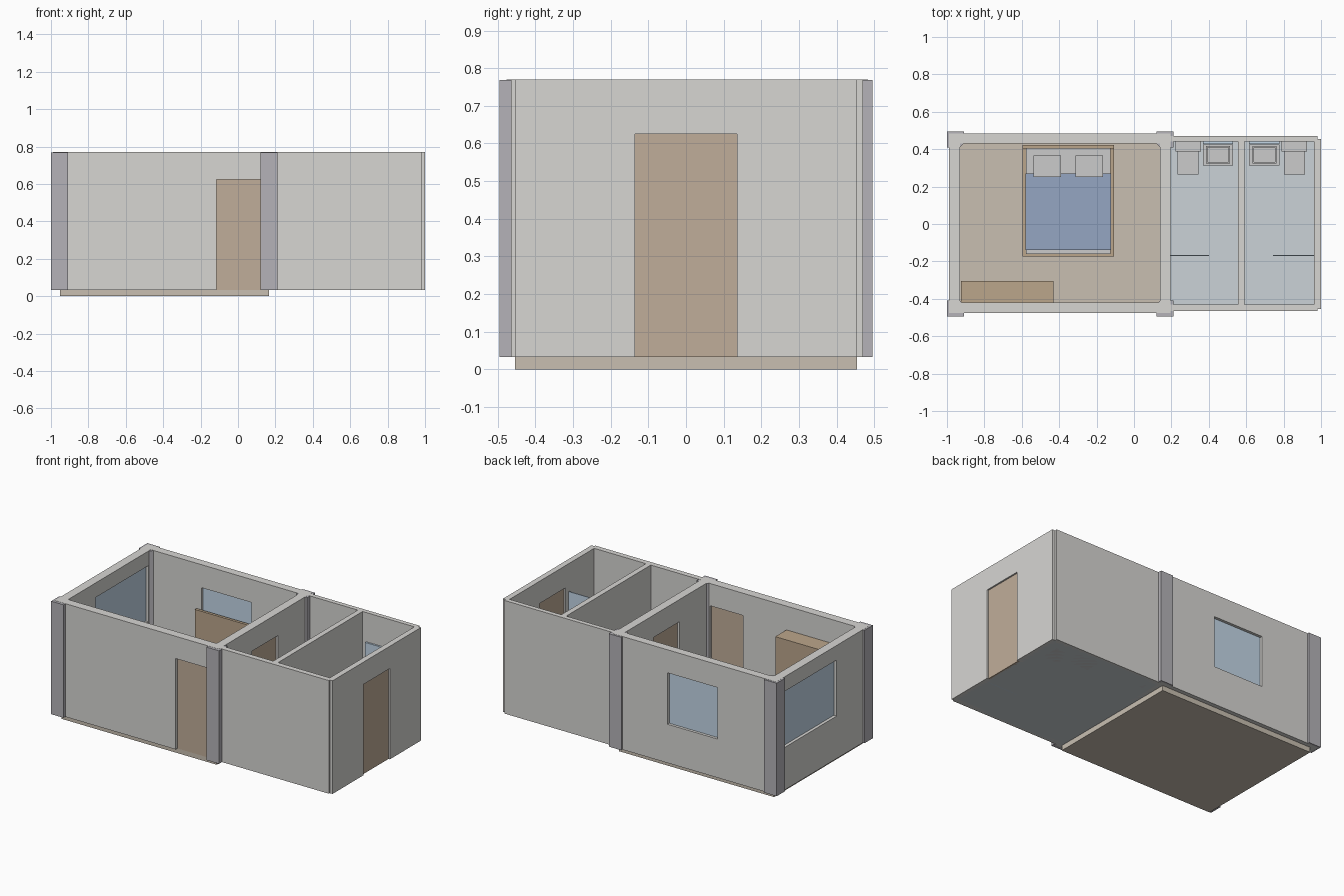
import bpy, bmesh

if "Cube" in bpy.data.objects:
    bpy.data.objects.remove(bpy.data.objects["Cube"])

Z0, Z1 = 0.033, 0.77          # underside and top of the walls
MIRROR_X = 0.573              # mirror line between the two bathrooms


def mat(name, r, g, b):
    m = bpy.data.materials.new(name)
    m.diffuse_color = (r, g, b, 1)
    m.use_nodes = True
    m.node_tree.nodes["Principled BSDF"].inputs["Base Color"].default_value = m.diffuse_color
    return m


WALL = mat("wall_paint", 0.68, 0.67, 0.65)
PILLAR = mat("pillar_paint", 0.46, 0.45, 0.48)
TAN = mat("tan_floor", 0.58, 0.52, 0.44)
TILE = mat("tile_floor", 0.60, 0.65, 0.68)
WOOD = mat("wood", 0.50, 0.38, 0.26)
DOOR = mat("door_wood", 0.53, 0.42, 0.32)
GLASS = mat("glass", 0.55, 0.68, 0.80)
WHITE = mat("white", 0.85, 0.85, 0.85)
BLUE = mat("blanket_blue", 0.30, 0.38, 0.54)


def prism(name, pts, z0, z1, material=None):
    bm = bmesh.new()
    face = bm.faces.new([bm.verts.new((x, y, z0)) for x, y in pts])
    ext = bmesh.ops.extrude_face_region(bm, geom=[face])
    for v in ext["geom"]:
        if isinstance(v, bmesh.types.BMVert):
            v.co.z = z1
    bmesh.ops.recalc_face_normals(bm, faces=bm.faces)
    me = bpy.data.meshes.new(name)
    bm.to_mesh(me)
    bm.free()
    ob = bpy.data.objects.new(name, me)
    bpy.context.collection.objects.link(ob)
    if material:
        me.materials.append(material)
    return ob


def box(name, x0, x1, y0, y1, z0, z1, material=None):
    return prism(name, [(x0, y0), (x1, y0), (x1, y1), (x0, y1)], z0, z1, material)


def cut(ob, *dims):
    cutter = box("cutter", *dims)
    cutter.hide_render = True
    m = ob.modifiers.new("cut", "BOOLEAN")
    m.operation, m.solver, m.object = "DIFFERENCE", "EXACT", cutter
    bpy.context.view_layer.objects.active = ob
    bpy.ops.object.modifier_apply(modifier=m.name)
    bpy.data.objects.remove(cutter)


# Floors
box("bedroom_floor", -0.953, 0.165, -0.455, 0.455, 0, Z0 + 0.002, TAN)
box("bathroom_floor", 0.165, 0.98, -0.45, 0.455, Z0, Z0 + 0.008, TILE)

# Bedroom walls with door and window openings
room = box("bedroom_walls", -0.988, 0.195, -0.477, 0.483, Z0, Z1, WALL)
cut(room, -0.93, 0.14, -0.42, 0.43, -0.1, 1)
cut(room, -0.115, 0.12, -0.6, -0.3, -0.1, 0.625)
cut(room, 0.1, 0.3, -0.135, 0.135, -0.1, 0.625)
cut(room, -0.565, -0.205, 0.3, 0.6, 0.285, 0.62)
cut(room, -1.1, -0.85, -0.14, 0.405, 0.31, 0.675)

# Bathroom walls
bath = box("bathroom_walls", 0.19, 0.98, -0.465, 0.47, Z0, Z1, WALL)
cut(bath, 0.1, 0.555, -0.43, 0.44, -0.1, 1)
cut(bath, 0.59, 1.1, -0.43, 0.44, -0.1, 1)
end = box("bathroom_end_wall", 0.963, 1.0, -0.455, 0.455, Z0, Z1, WALL)
cut(end, 0.9, 1.1, -0.135, 0.135, -0.1, 0.625)

# Corner pillars, chamfered towards the room
for sx in (-1, 1):
    for sy in (-1, 1):
        pts = [(0.605, 0.495), (0.515, 0.495), (0.515, 0.43), (0.535, 0.41), (0.605, 0.41)]
        prism("corner_pillar", [(-0.395 + sx * x, sy * y) for x, y in pts], Z0, Z1 - 0.001, PILLAR)

# Doors and windows set into the openings
box("front_door", -0.115, 0.12, -0.46, -0.435, Z0, 0.625, DOOR)
box("inner_door", 0.155, 0.18, -0.135, 0.135, Z0, 0.625, DOOR)
box("end_door", 0.972, 0.99, -0.135, 0.135, Z0, 0.625, DOOR)
box("back_window", -0.565, -0.205, 0.445, 0.465, 0.285, 0.62, GLASS)
box("left_window", -0.968, -0.948, -0.14, 0.405, 0.31, 0.675, GLASS)

# Wardrobe
box("wardrobe", -0.925, -0.43, -0.42, -0.305, Z0, 0.615, WOOD)

# Bed
box("bed_headboard", -0.595, -0.107, 0.405, 0.423, Z0, 0.48, WOOD)
for name, x0, x1, y0, y1 in (("bed_left_rail", -0.595, -0.577, -0.175, 0.405),
                             ("bed_right_rail", -0.125, -0.107, -0.175, 0.405),
                             ("bed_footboard", -0.577, -0.125, -0.175, -0.16)):
    box(name, x0, x1, y0, y1, Z0, 0.15, WOOD)
box("mattress", -0.577, -0.125, -0.16, 0.405, 0.06, 0.185, WHITE)
box("blanket", -0.579, -0.123, -0.14, 0.27, 0.12, 0.195, BLUE)
for x in (-0.537, -0.312):
    box("pillow", x, x + 0.147, 0.252, 0.367, 0.185, 0.23, WHITE)

# Bathroom fixtures: second set mirrored from the first
fixtures = [
    ("toilet_tank", 0.222, 0.357, 0.388, 0.44, 0.12, 0.27, WHITE),
    ("toilet_bowl", 0.233, 0.345, 0.264, 0.39, Z0, 0.16, WHITE),
    ("basin_cabinet", 0.368, 0.53, 0.313, 0.425, Z0, 0.26, WHITE),
    ("wall_mirror", 0.368, 0.53, 0.428, 0.44, 0.36, 0.58, GLASS),
    ("shower_screen", 0.195, 0.402, -0.171, -0.165, Z0, 0.59, GLASS),
]
for mirrored in (False, True):
    for name, x0, x1, y0, y1, z0, z1, m in fixtures:
        if mirrored:
            x0, x1 = 2 * MIRROR_X - x1, 2 * MIRROR_X - x0
            if name == "shower_screen":
                x1 = 0.963
        box(name, x0, x1, y0, y1, z0, z1, m)
    bx = 2 * MIRROR_X - 0.512 if mirrored else 0.384
    # Hollow basin on the cabinet
    basin = box("basin", bx, bx + 0.128, 0.324, 0.416, 0.26, 0.29, WHITE)
    cut(basin, bx + 0.008, bx + 0.12, 0.332, 0.408, 0.27, 0.4)
